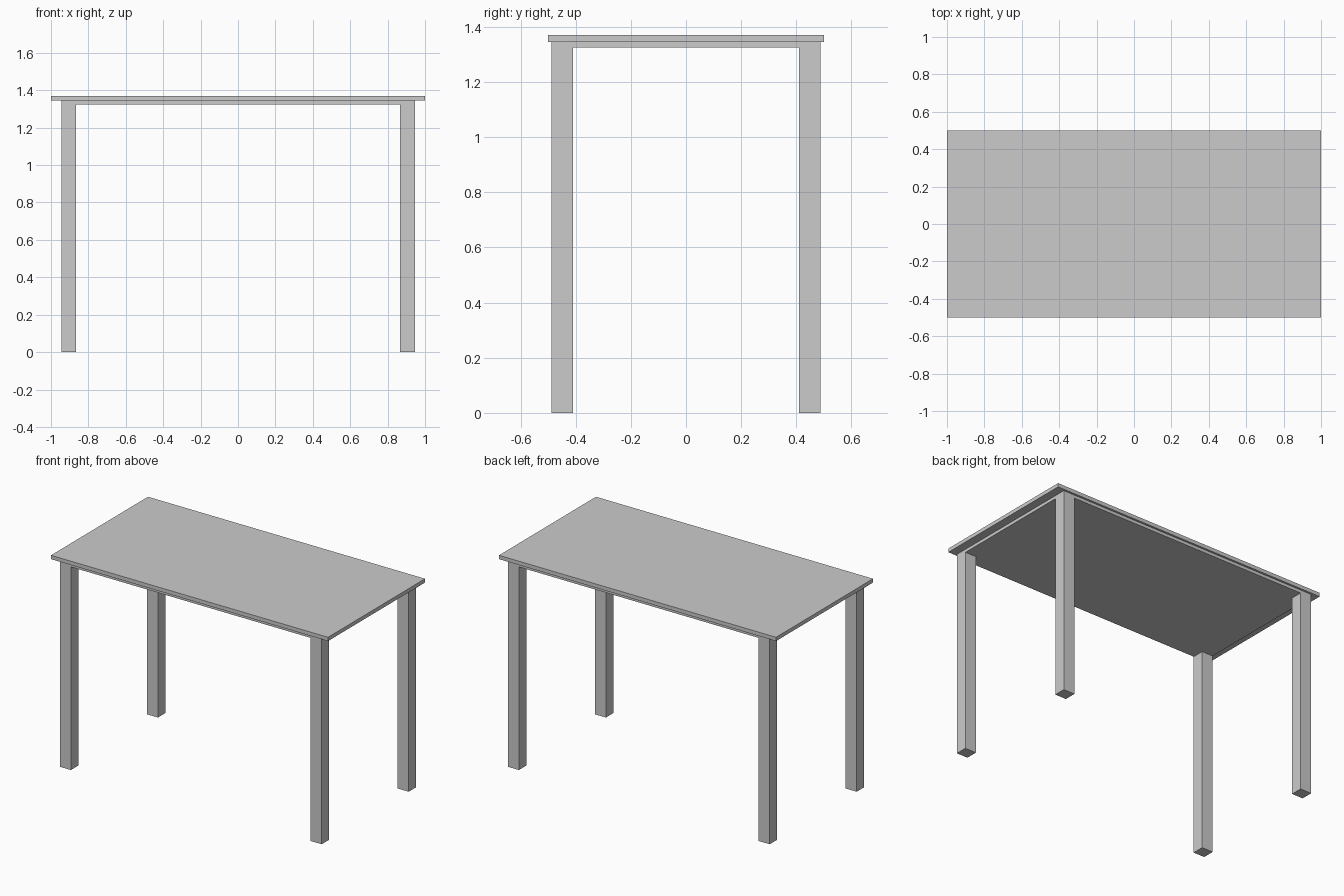
import bpy, bmesh, math
from mathutils import Matrix, Vector

if "Cube" in bpy.data.objects:
    bpy.data.objects.remove(bpy.data.objects["Cube"])

TOP, SLAB, APRON = 1.37, 1.345, 1.325      # heights
OUT = (0.945, 0.487)                       # outer faces of legs and apron
INN = (0.865, 0.41)                        # inner faces of legs

bm = bmesh.new()


def cut(limits):
    """Slice the mesh at +/- the given x and y distances."""
    for axis, d in enumerate(limits):
        for s in (-1, 1):
            p = Vector((0, 0, 0))
            p[axis] = s * d
            n = Vector((0, 0, 0))
            n[axis] = 1
            bmesh.ops.bisect_plane(bm, geom=bm.verts[:] + bm.edges[:] + bm.faces[:],
                                   plane_co=p, plane_no=n)


def pull_down(z, new_z, test):
    """Extrude the downward faces at height z that pass the test to new_z."""
    bm.normal_update()
    faces = [f for f in bm.faces if f.normal.z < -0.9
             and abs(f.calc_center_median().z - z) < 1e-4
             and test(f.calc_center_median())]
    res = bmesh.ops.extrude_discrete_faces(bm, faces=faces)
    for v in {v for f in res["faces"] for v in f.verts}:
        v.co.z = new_z


# Tabletop slab
bmesh.ops.create_cube(bm, size=1, matrix=Matrix.Translation((0, 0, (TOP + SLAB) / 2))
                      @ Matrix.Diagonal((2, 1, TOP - SLAB, 1)))

# Apron block under the slab
cut(OUT)
pull_down(SLAB, APRON, lambda c: abs(c.x) < OUT[0] and abs(c.y) < OUT[1])

# Four square legs from the apron corners
cut(INN)
pull_down(APRON, 0.0, lambda c: abs(c.x) > INN[0] and abs(c.y) > INN[1])

# Clean up flat cuts
bmesh.ops.dissolve_limit(bm, angle_limit=math.radians(1),
                         verts=bm.verts[:], edges=bm.edges[:])
bmesh.ops.recalc_face_normals(bm, faces=bm.faces[:])

mesh = bpy.data.meshes.new("table")
bm.to_mesh(mesh)
bm.free()
bpy.context.collection.objects.link(bpy.data.objects.new("table", mesh))
